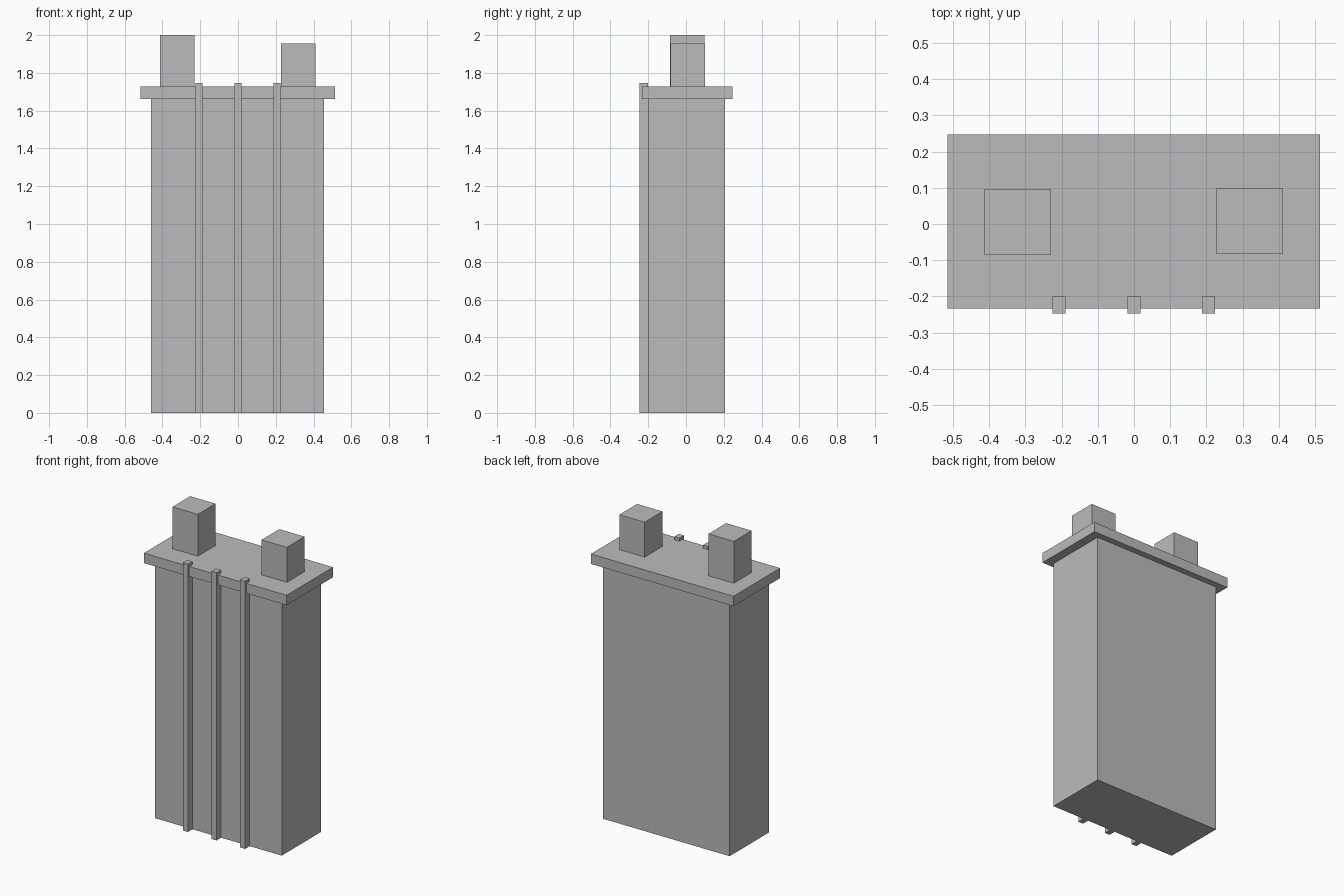
import bpy

if "Cube" in bpy.data.objects:
    bpy.data.objects.remove(bpy.data.objects["Cube"])

grey = bpy.data.materials.new("plain_grey")
grey.diffuse_color = (0.5, 0.5, 0.5, 1.0)
grey.use_nodes = True
grey.node_tree.nodes["Principled BSDF"].inputs["Base Color"].default_value = grey.diffuse_color


def box(name, x, y, z):
    """Add a box spanning the given (min, max) ranges."""
    spans = (x, y, z)
    bpy.ops.mesh.primitive_cube_add(size=1, location=[(a + b) / 2 for a, b in spans])
    ob = bpy.context.object
    ob.name = name
    ob.scale = [b - a for a, b in spans]
    bpy.ops.object.transform_apply(location=False, rotation=False, scale=True)
    ob.data.materials.append(grey)
    return ob


# Main block and overhanging roof slab
box("building_body", (-0.46, 0.456), (-0.2, 0.207), (0, 1.662))
box("roof_slab", (-0.516, 0.514), (-0.233, 0.247), (1.662, 1.727))

# Slim pilasters running up the front and just past the roof
for i, x in enumerate((-0.207, 0.0, 0.206)):
    box(f"front_pilaster_{i + 1}", (x - 0.018, x + 0.018), (-0.247, -0.2), (0, 1.747))

# Roof chimneys, the left one taller
box("left_chimney", (-0.413, -0.23), (-0.086, 0.097), (1.727, 2.0))
box("right_chimney", (0.228, 0.411), (-0.083, 0.1), (1.727, 1.955))
